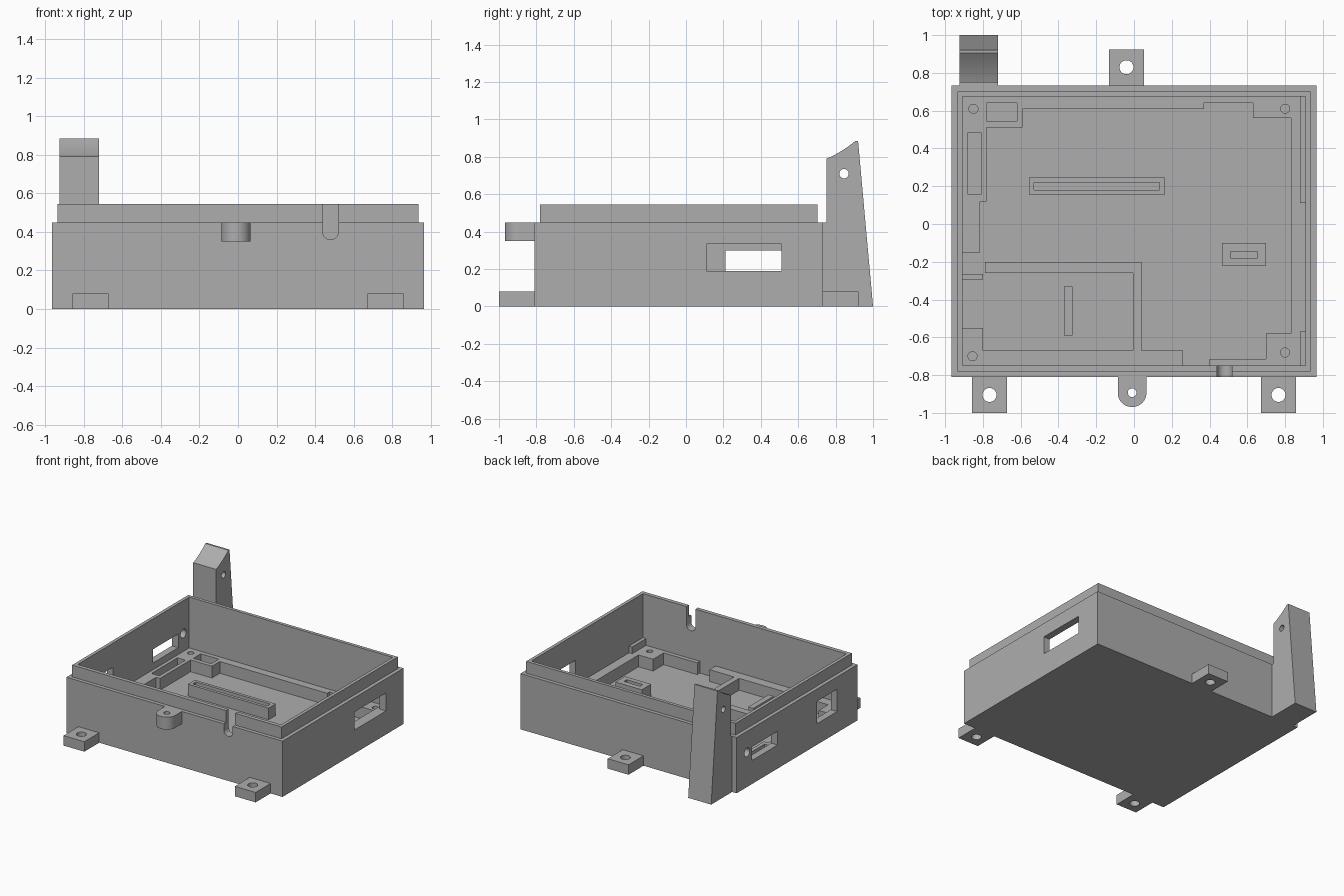
import bpy, bmesh, math
from mathutils import Vector

if "Cube" in bpy.data.objects:
    bpy.data.objects.remove(bpy.data.objects["Cube"])

grey = bpy.data.materials.new("grey plastic")
grey.diffuse_color = (0.42, 0.42, 0.42, 1)
grey.use_nodes = True
grey.node_tree.nodes["Principled BSDF"].inputs["Base Color"].default_value = grey.diffuse_color


def prism(name, pts, lo, hi, axis="z"):
    """Extrude a 2D outline along an axis (x: outline is y,z / y: x,z / z: x,y)."""
    place = {"x": lambda a, b, t: (t, a, b),
             "y": lambda a, b, t: (a, t, b),
             "z": lambda a, b, t: (a, b, t)}[axis]
    bm = bmesh.new()
    face = bm.faces.new([bm.verts.new(place(a, b, lo)) for a, b in pts])
    ext = bmesh.ops.extrude_face_region(bm, geom=[face])
    moved = [v for v in ext["geom"] if isinstance(v, bmesh.types.BMVert)]
    bmesh.ops.translate(bm, verts=moved, vec=Vector(place(0, 0, hi - lo)))
    bmesh.ops.recalc_face_normals(bm, faces=bm.faces)
    mesh = bpy.data.meshes.new(name)
    bm.to_mesh(mesh)
    bm.free()
    mesh.materials.append(grey)
    ob = bpy.data.objects.new(name, mesh)
    bpy.context.collection.objects.link(ob)
    return ob


def rect(a0, a1, b0, b1):
    return [(a0, b0), (a1, b0), (a1, b1), (a0, b1)]


def arc(ca, cb, r, start=0, end=360, n=32):
    steps = n if end - start == 360 else n + 1
    return [(ca + r * math.cos(math.radians(start + (end - start) * i / n)),
             cb + r * math.sin(math.radians(start + (end - start) * i / n)))
            for i in range(steps)]


def box(name, x0, x1, y0, y1, z0, z1):
    return prism(name, rect(x0, x1, y0, y1), z0, z1)


def combine(ob, tools, operation="DIFFERENCE"):
    """Apply each tool to ob as a boolean, then remove the tool."""
    for tool in tools:
        tool.hide_render = True
        mod = ob.modifiers.new("bool", "BOOLEAN")
        mod.operation, mod.object, mod.solver = operation, tool, "EXACT"
        dg = bpy.context.evaluated_depsgraph_get()
        mesh = bpy.data.meshes.new_from_object(ob.evaluated_get(dg))
        ob.modifiers.clear()
        ob.data = mesh
        bpy.data.objects.remove(tool)
    return ob


def smooth(ob):
    bpy.ops.object.select_all(action="DESELECT")
    bpy.context.view_layer.objects.active = ob
    ob.select_set(True)
    bpy.ops.object.shade_smooth_by_angle(angle=math.radians(30))


FLOOR, LEDGE = 0.04, 0.135

# Case: outer box with a stepped rim, hollowed out
case = box("case", -0.965, 0.965, -0.81, 0.732, 0, 0.45)
combine(case, [box("rim", -0.935, 0.935, -0.78, 0.702, 0.3, 0.545)], "UNION")
combine(case, [
    box("cavity", -0.908, 0.908, -0.748, 0.675, FLOOR, 0.7),
    # side windows and round socket hole
    prism("right_window", rect(0.11, 0.51, 0.19, 0.335), 0.88, 1.1, "x"),
    prism("left_window", rect(0.21, 0.535, 0.19, 0.30), -1.1, -0.88, "x"),
    prism("left_port", rect(-0.55, -0.295, 0.17, 0.35), -1.1, -0.88, "x"),
    prism("left_hole", arc(0.60, 0.28, 0.035), -1.1, -0.88, "x"),
    # cable notch in the front wall
    prism("notch", arc(0.48, 0.40, 0.04, 180, 360, 16) + [(0.52, 0.7), (0.44, 0.7)],
          -0.9, -0.7, "y"),
])
smooth(case)

# Ledge around the inside, cut to the open floor outline
open_floor = [(-0.59, 0.61), (0.37, 0.61), (0.37, 0.64), (0.63, 0.64), (0.63, 0.56),
              (0.83, 0.56), (0.83, -0.58), (0.70, -0.58), (0.70, -0.715), (0.40, -0.715),
              (0.40, -0.8), (0.26, -0.8), (0.26, -0.67), (0.04, -0.67), (0.04, -0.20),
              (-0.79, -0.20), (-0.79, -0.265), (-0.95, -0.265), (-0.95, -0.15),
              (-0.815, -0.15), (-0.815, 0.12), (-0.78, 0.12), (-0.78, 0.51), (-0.59, 0.51)]
battery_bay = [(-0.80, -0.26), (-0.80, -0.295), (-0.95, -0.295), (-0.95, -0.55),
               (-0.80, -0.55), (-0.80, -0.67), (-0.005, -0.67), (-0.005, -0.26)]
ledge = box("inner_ledge", -0.908, 0.908, -0.748, 0.675, FLOOR, LEDGE)
combine(ledge, [
    prism("floor_cut", open_floor, 0, 0.3),
    prism("bay_cut", battery_bay, 0, 0.3),
    box("corner_pocket", -0.78, -0.62, 0.545, 0.64, 0, 0.3),
    box("side_pocket", -0.88, -0.81, 0.155, 0.485, 0, 0.3),
] + [prism("screw_hole", arc(x, y, 0.024, n=20), 0.05, 0.3)
     for x, y in ((-0.85, 0.61), (0.80, 0.61), (-0.855, -0.70), (0.80, -0.68))])
smooth(ledge)

# Raised strips along the right wall
for label, y0, y1 in (("back", 0.11, 0.675), ("front", -0.748, -0.57)):
    box(f"side_strip_{label}", 0.88, 0.908, y0, y1, LEDGE, 0.19)

# Slotted supports on the floor
for name, outer, slot in (
        ("long_support", (-0.555, 0.165, 0.155, 0.245), (-0.53, 0.135, 0.18, 0.22)),
        ("short_support", (0.465, 0.70, -0.22, -0.10), (0.51, 0.655, -0.18, -0.145))):
    combine(box(name, *outer, FLOOR, LEDGE), [box("slot", *slot, 0.05, 0.3)])
box("bay_rib", -0.37, -0.325, -0.59, -0.33, FLOOR, 0.12)

# Mounting feet with screw holes
for name, x, y0, y1, hy in (("front_left_foot", -0.765, -1.0, -0.81, -0.905),
                            ("front_right_foot", 0.765, -1.0, -0.81, -0.905),
                            ("back_foot", -0.04, 0.732, 0.923, 0.83)):
    foot = box(name, x - 0.093, x + 0.093, y0, y1, 0, 0.08)
    smooth(combine(foot, [prism("hole", arc(x, hy, 0.037), -0.1, 0.3)]))

# Rounded front tab
tab = prism("front_tab", arc(-0.01, -0.893, 0.076, 180, 360) + [(0.066, -0.81), (-0.086, -0.81)],
            0.35, 0.45)
smooth(combine(tab, [prism("hole", arc(-0.01, -0.893, 0.023), 0.2, 0.6)]))

# Tall back post: sloped back, scooped top, cross hole
scoop = [(0.75 + 0.155 * t, 0.79 + 0.095 * (0.65 * t + 0.35 * t * t))
         for t in (i / 8 for i in range(9))]
post = prism("back_post", [(0.732, 0), (0.732, 0.45), (0.75, 0.45)] + scoop
             + [(0.92, 0.885), (1.0, 0)], -0.925, -0.72, "x")
smooth(combine(post, [prism("hole", arc(0.845, 0.71, 0.025), -1.1, -0.5, "x")]))
